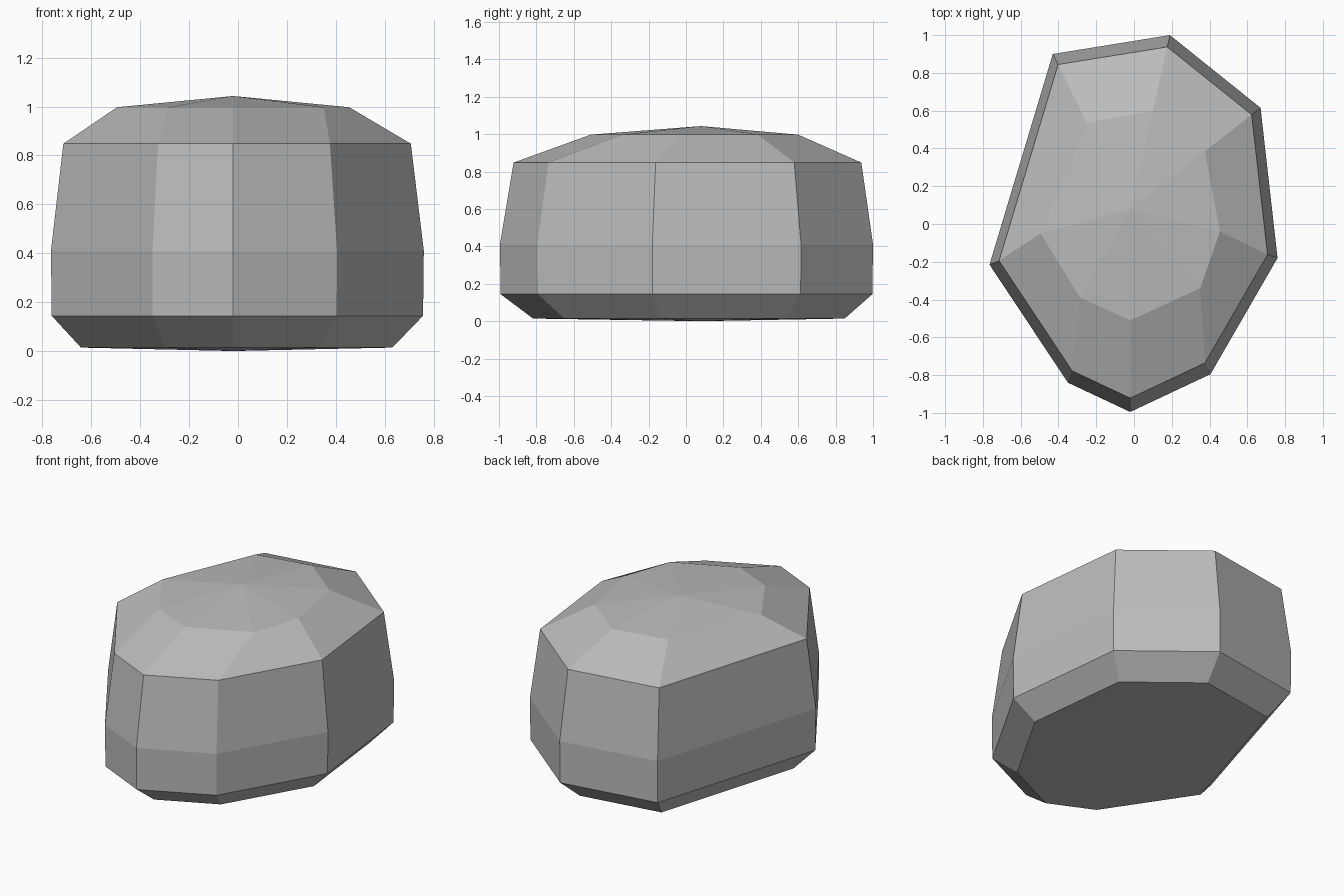
import bpy
import bmesh

cube = bpy.data.objects.get("Cube")
if cube:
    bpy.data.objects.remove(cube, do_unlink=True)

# Widest outline and the flatter crown outline, both running clockwise
outline = [(-0.43, 0.90), (0.19, 1.0), (0.67, 0.615), (0.76, -0.18),
           (0.405, -0.795), (-0.02, -0.995), (-0.35, -0.84), (-0.765, -0.215)]
crown = [(-0.25, 0.535), (0.10, 0.60), (0.375, 0.385), (0.455, -0.04),
         (0.35, -0.34), (-0.02, -0.51), (-0.285, -0.39), (-0.495, -0.05)]
CX, CY = -0.02, 0.08


def scaled(factor):
    return [(CX + (x - CX) * factor, CY + (y - CY) * factor) for x, y in outline]


# Stone grey
grey = bpy.data.materials.new("stone_grey")
grey.use_nodes = True
colour = (0.5, 0.5, 0.5, 1.0)
grey.diffuse_color = colour
grey.node_tree.nodes["Principled BSDF"].inputs["Base Color"].default_value = colour

# Boulder: stacked rings closed by shallow fans
bm = bmesh.new()
layers = [(scaled(0.835), 0.014), (scaled(0.996), 0.144), (outline, 0.41),
          (scaled(0.932), 0.848), (crown, 0.997)]
rings = [[bm.verts.new((x, y, z)) for x, y in pts] for pts, z in layers]
base = bm.verts.new((CX, CY, 0))
peak = bm.verts.new((CX, CY, 1.043))
count = len(outline)
for i in range(count):
    j = (i + 1) % count
    for low, high in zip(rings, rings[1:]):
        bm.faces.new((low[i], low[j], high[j], high[i]))
    bm.faces.new((rings[0][i], rings[0][j], base))
    bm.faces.new((rings[-1][i], rings[-1][j], peak))
bmesh.ops.recalc_face_normals(bm, faces=bm.faces)

mesh = bpy.data.meshes.new("boulder")
bm.to_mesh(mesh)
bm.free()
mesh.materials.append(grey)
boulder = bpy.data.objects.new("boulder", mesh)
bpy.context.collection.objects.link(boulder)
